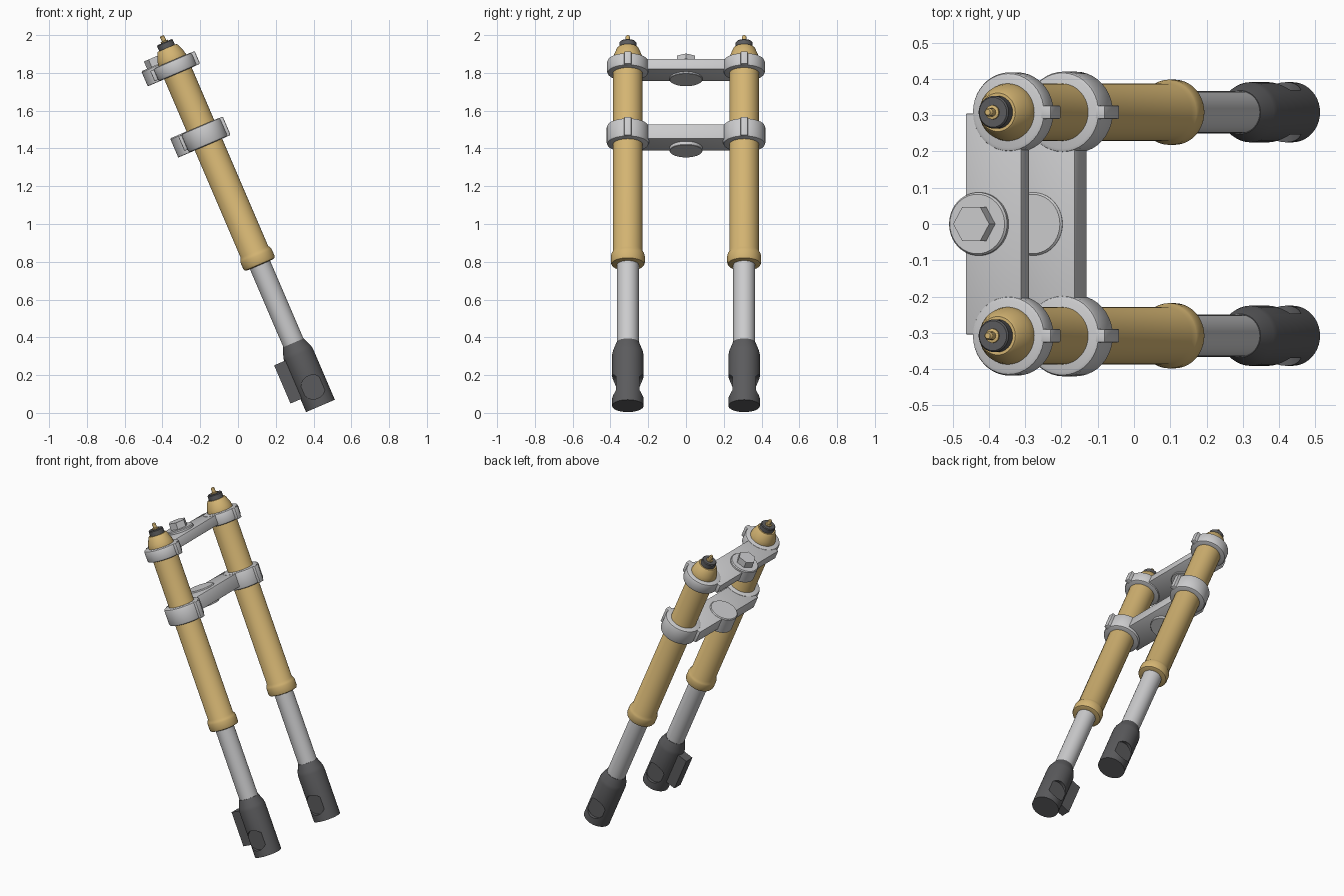
import bpy, bmesh, math
from mathutils import Matrix

if "Cube" in bpy.data.objects:
    bpy.data.objects.remove(bpy.data.objects["Cube"])

# Everything is modelled upright along the leg axis, then raked back as a whole
RAKE = Matrix.Translation((0.4365, 0, 0.037)) @ Matrix.Rotation(math.radians(-23.2), 4, 'Y')
LEG_Y = 0.308
STEM_X = -0.087


def material(name, rgb):
    m = bpy.data.materials.new(name)
    m.diffuse_color = (*rgb, 1)
    m.use_nodes = True
    m.node_tree.nodes["Principled BSDF"].inputs["Base Color"].default_value = m.diffuse_color
    return m


GOLD = material("gold_anodised", (0.66, 0.46, 0.17))
SILVER = material("light_grey_metal", (0.60, 0.60, 0.61))
DARK = material("dark_grey", (0.105, 0.105, 0.11))


def finish(bm, name, mat):
    bmesh.ops.recalc_face_normals(bm, faces=bm.faces)
    me = bpy.data.meshes.new(name)
    bm.to_mesh(me)
    bm.free()
    me.materials.append(mat)
    ob = bpy.data.objects.new(name, me)
    bpy.context.collection.objects.link(ob)
    ob.matrix_world = RAKE
    shade(ob)
    return ob


def shade(ob):
    for p in ob.data.polygons:
        p.use_smooth = True
    ob.data.set_sharp_from_angle(angle=math.radians(32))


def lathe(name, mat, profile, x=0, y=0, steps=40):
    """Revolve (radius, height) points, closed on the axis at both ends."""
    bm = bmesh.new()
    pts = [(0, profile[0][1])] + profile + [(0, profile[-1][1])]
    vs = [bm.verts.new((r, 0, h)) for r, h in pts]
    es = [bm.edges.new(pair) for pair in zip(vs, vs[1:])]
    bmesh.ops.spin(bm, geom=vs + es, cent=(0, 0, 0), axis=(0, 0, 1),
                   angle=math.tau, steps=steps, use_duplicate=False)
    bmesh.ops.remove_doubles(bm, verts=bm.verts, dist=1e-5)
    bmesh.ops.translate(bm, verts=bm.verts, vec=(x, y, 0))
    return finish(bm, name, mat)


def box(name, mat, lo, hi, bevel=0.0):
    bm = bmesh.new()
    bmesh.ops.create_cube(bm, size=1)
    for v in bm.verts:
        v.co = [(a + b) / 2 + c * (b - a) for a, b, c in zip(lo, hi, v.co)]
    if bevel:
        bmesh.ops.bevel(bm, geom=bm.edges[:], offset=bevel, segments=2,
                        profile=0.5, affect='EDGES')
    return finish(bm, name, mat)


def rounded_disc(r, z0, z1, b):
    """Profile of a disc with rounded rims."""
    k = b * 0.3
    return [(r - b, z0), (r - k, z0 + k), (r, z0 + b),
            (r, z1 - b), (r - k, z1 - k), (r - b, z1)]


def cut_axle_faces(ob, y):
    """Round flat recesses on both sides of the axle lug."""
    for side in (-1, 1):
        bm = bmesh.new()
        m = Matrix.Translation((0.004, y + side * 0.112, 0.107)) @ Matrix.Rotation(math.pi / 2, 4, 'X')
        bmesh.ops.create_cone(bm, cap_ends=True, segments=40, radius1=0.064,
                              radius2=0.064, depth=0.1, matrix=m)
        cutter = finish(bm, "axle_cutter", DARK)
        cutter.hide_render = True
        mod = ob.modifiers.new("axle_recess", 'BOOLEAN')
        mod.operation = 'DIFFERENCE'
        mod.solver = 'EXACT'
        mod.object = cutter
        bpy.context.view_layer.objects.active = ob
        bpy.ops.object.modifier_apply(modifier=mod.name)
        bpy.data.objects.remove(cutter)
    shade(ob)


# Two fork legs
for side, y in (("right", -LEG_Y), ("left", LEG_Y)):
    lug = lathe(side + "_axle_lug", DARK,
                [(0.083, 0), (0.083, 0.295), (0.079, 0.315), (0.060, 0.363)], y=y)
    cut_axle_faces(lug, y)
    lathe(side + "_inner_tube", SILVER, [(0.058, 0.34), (0.058, 0.84)], y=y)
    lathe(side + "_outer_tube", GOLD,
          [(0.074, 0.812), (0.086, 0.816), (0.090, 0.826), (0.090, 0.862),
           (0.087, 0.874), (0.079, 0.888), (0.079, 1.995), (0.075, 2.015),
           (0.059, 2.055), (0.053, 2.062)], y=y)
    lathe(side + "_top_cap", DARK, [(0.045, 2.05), (0.045, 2.090), (0.041, 2.095)], y=y)
    lathe(side + "_adjuster_pin", GOLD,
          [(0.020, 2.09), (0.020, 2.101), (0.012, 2.103), (0.012, 2.126), (0.008, 2.132)],
          y=y, steps=12)

    # Clamp rings with a pinch ear at the front
    for level, z0, z1, r in (("upper", 1.915, 1.990, 0.110), ("lower", 1.505, 1.613, 0.112)):
        lathe(f"{side}_{level}_clamp_ring", SILVER, rounded_disc(r, z0, z1, 0.012), y=y)
        box(f"{side}_{level}_pinch_ear", SILVER,
            (0.085, y - 0.019, z0 + 0.001), (0.128, y + 0.019, z1 - 0.001), 0.005)

# Brake mount block behind the right lug
box("brake_mount", DARK, (-0.141, -LEG_Y - 0.032, 0.074), (-0.04, -LEG_Y + 0.032, 0.294))

# Crossbeams and their steering stem bosses
for level, z0, z1, s0, s1 in (("upper", 1.925, 1.985, 1.915, 2.002),
                              ("lower", 1.524, 1.608, 1.505, 1.615)):
    box(level + "_crossbeam", SILVER, (-0.130, -0.305, z0), (0.037, 0.305, z1), 0.004)
    lathe(level + "_stem_boss", SILVER,
          [(0.085, s0), (0.087, s0 + 0.002), (0.087, s1 - 0.006), (0.082, s1)], x=STEM_X)

# Hexagonal stem bolt
lathe("stem_bolt", SILVER, [(0.054, 1.99), (0.054, 2.044)], x=STEM_X, steps=6)
